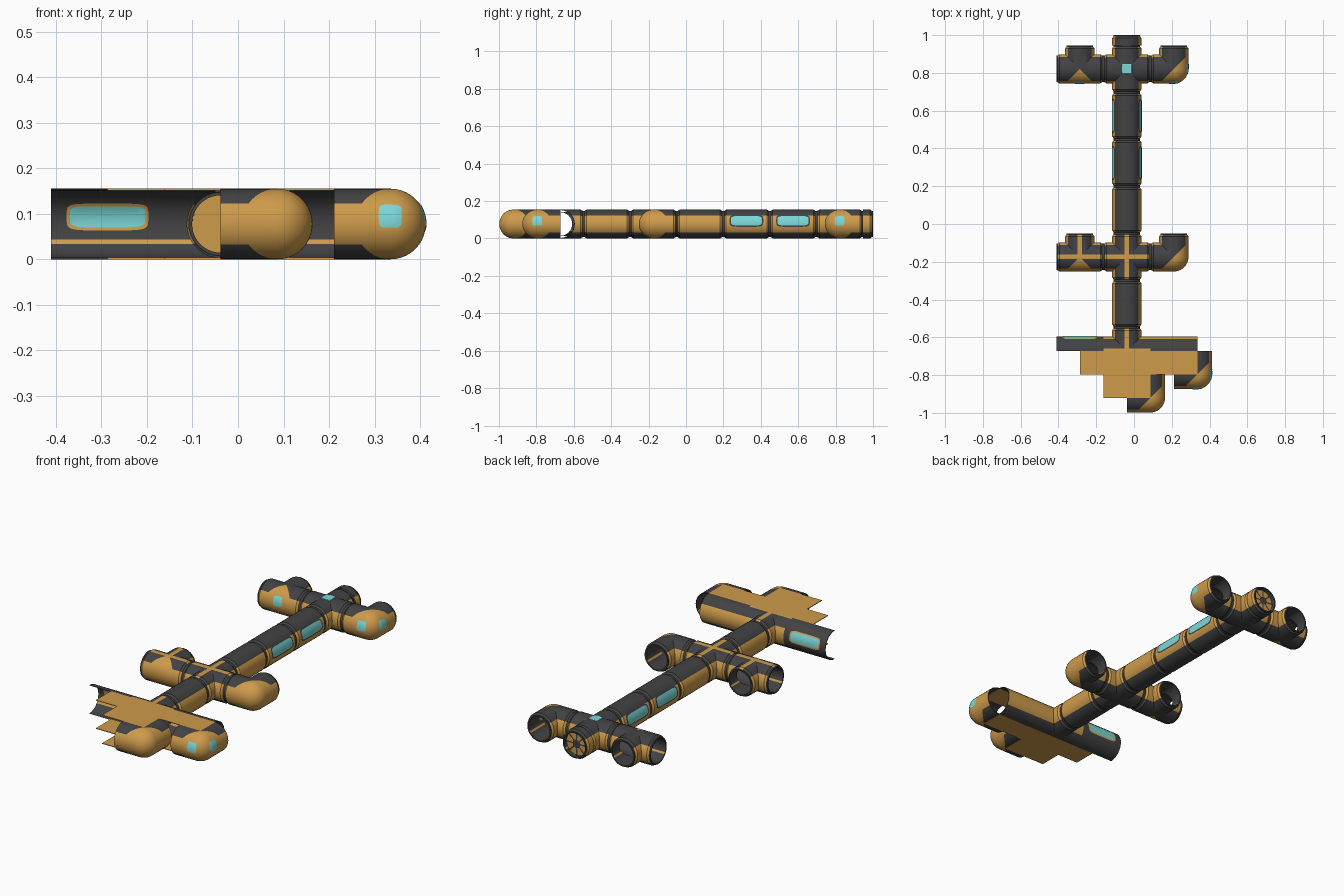
import bpy, bmesh
from math import sin, cos, pi, radians, copysign
from mathutils import Vector

if "Cube" in bpy.data.objects:
    bpy.data.objects.remove(bpy.data.objects["Cube"])

R, RI, Z = 0.0775, 0.063, 0.0775      # outer radius, lining radius, axis height
C, H = 0.2488, 0.1244                 # module length and half length
X0, Y0 = -0.038, 0.821                # first junction
E, N, W, S = (1, 0), (0, 1), (-1, 0), (0, -1)
STEP = 9


def material(name, col):
    m = bpy.data.materials.new(name)
    m.diffuse_color = (*col, 1)
    m.use_nodes = True
    m.node_tree.nodes["Principled BSDF"].inputs["Base Color"].default_value = m.diffuse_color
    return m


DARK = material("dark_panel", (0.055, 0.055, 0.058))
ORANGE = material("orange_panel", (0.62, 0.33, 0.07))
GLASS = material("teal_glass", (0.2, 0.68, 0.68))


def finish(bm, name):
    bmesh.ops.remove_doubles(bm, verts=bm.verts, dist=1e-5)
    me = bpy.data.meshes.new(name)
    bm.to_mesh(me)
    bm.free()
    for m in (DARK, ORANGE, GLASS):
        me.materials.append(m)
    ob = bpy.data.objects.new(name, me)
    bpy.context.collection.objects.link(ob)
    return ob


def quad(bm, vs, mat):
    bm.faces.new(vs).material_index = mat


def arm(bm, c, d, length, dirs, keep, wedge, collar, stripe, sides):
    """One half tube length from the module centre, mitred to its neighbours."""
    left, right = (-d[1], d[0]), (d[1], -d[0])
    d3, l3, up = Vector((*d, 0)), Vector((*left, 0)), Vector((0, 0, 1))
    for side, first in ((left, -90), (right, 90)):
        if side not in keep:
            continue
        joined = side in dirs
        cols = []
        for a in range(first, first + 181, STEP):
            ca, sa = cos(radians(a)), sin(radians(a))
            t = abs(R * ca)
            start = t if joined else 0
            mid = t if joined or wedge else length * 0.3
            ri = RI if collar else 0.074
            inner = abs(ri * ca) if joined else 0
            if collar:
                prof = [(start, R), (mid, R), (length - .016, R), (length - .006, .07),
                        (length, .07), (length, ri), (inner, ri)]
            else:
                prof = [(start, R), (mid, R), (length, R), (length, ri), (inner, ri)]
            cols.append([bm.verts.new(c + d3 * s + (l3 * ca + up * sa) * r) for s, r in prof])
        n = len(cols[0]) - 1
        for j in range(len(cols) - 1):
            h = sin(radians(first + (j + .5) * STEP))
            for k in range(n):
                if k == n - 1:
                    mat = int(-.6 < h < -.4)
                elif k >= (3 if collar else 2):
                    mat = 0
                else:
                    mat = int((sides and abs(h) < .6) or (stripe and h > .99)
                              or (k == 0 and wedge and not joined))
                quad(bm, (cols[j][k], cols[j + 1][k], cols[j + 1][k + 1], cols[j][k + 1]), mat)


def ball(bm, c, r, mat, flip):
    """Quarter sphere closing the outside of an elbow."""
    g = [[bm.verts.new(c + r * Vector((cos(radians(b)) * cos(radians(a)),
                                       cos(radians(b)) * sin(radians(a)), sin(radians(b)))))
          for b in range(-90, 91, STEP)] for a in range(-90, 1, STEP)]
    for i in range(len(g) - 1):
        for j in range(len(g[0]) - 1):
            q = [g[i][j], g[i + 1][j], g[i + 1][j + 1], g[i][j + 1]]
            quad(bm, q[::-1] if flip else q, mat)


def module(name, x, y, dirs, length=H, keep=(E, N, W, S), wedge=False, collars=(E, N, W, S),
           stripe=False, sides=True, elbow=False):
    bm = bmesh.new()
    c = Vector((x, y, Z))
    for d in dirs:
        arm(bm, c, d, length, dirs, keep, wedge, d in collars, stripe, sides)
    if elbow:
        ball(bm, c, R, 1, False)
        ball(bm, c, RI if collars else .074, 0, True)
    return finish(bm, name)


def window(name, x, y, out, hu, hv=0.026, frame=0, ball_side=0, inner=RI):
    """Rounded pane and frame wrapped onto the tube wall, outside and inside."""
    bm = bmesh.new()
    n3, t3, up = Vector((*out, 0)), Vector((-out[1], out[0], 0)), Vector((0, 0, 1))
    c = Vector((x, y, Z))
    layers = ((R + .0008, .007, frame, False), (R + .0016, 0, 2, False),
              (inner - .0008, .007, 1, True), (inner - .0016, 0, 2, True))
    for r, grow, mat, flip in layers:
        rings = []
        for f in (1, .75, .5, .25, .001):
            ring = []
            for i in range(32):
                a = 2 * pi * i / 32
                ca, sa = cos(a), sin(a)
                corner = .028 / hu if hu > .05 else .4
                u = copysign(abs(ca) ** corner, ca) * (hu + grow) * f
                v = copysign(abs(sa) ** .4, sa) * (hv + grow) * f + .018
                p = (n3 * cos(v / R) + up * sin(v / R)) * r + t3 * u
                if u * ball_side > 0:
                    p = p.normalized() * r
                ring.append(bm.verts.new(c + p))
            rings.append(ring)
        for o, q in zip(rings, rings[1:]):
            for i in range(32):
                k = (i + 1) % 32
                f = [o[i], o[k], q[k], q[i]]
                quad(bm, f[::-1] if flip else f, mat)
    return finish(bm, name)


def slab(name, x0, x1, y0, y1, z0, z1, mat):
    bm = bmesh.new()
    bmesh.ops.create_cube(bm, size=1)
    for v in bm.verts:
        v.co = ((x0 + x1) / 2 + v.co.x * (x1 - x0), (y0 + y1) / 2 + v.co.y * (y1 - y0),
                (z0 + z1) / 2 + v.co.z * (z1 - z0))
    for f in bm.faces:
        f.material_index = mat
    return finish(bm, name)


# Two junction rows: cross, tee on the left, elbow on the right
XL, XR = X0 - C, X0 + C
for tag, y, lines in (("rear", Y0, False), ("middle", Y0 - 4 * C, True)):
    module(tag + "_cross", X0, y, (E, N, W, S), stripe=lines)
    module(tag + "_tee", XL, y, (E, N, W), wedge=True, stripe=lines)
    module(tag + "_elbow", XR, y, (W, N), wedge=True, elbow=True)

# Straight corridors along the spine
for i in (1, 2, 3, 5):
    module(f"corridor_{i}", X0, Y0 - i * C, (N, S))
for i in (1, 2):
    for out in (E, W):
        window(f"corridor_window_{i}", X0, Y0 - i * C, out, .083)

# Rear row windows
window("tee_window", XL, Y0, S, .026, frame=1)
window("elbow_window_side", XR, Y0, E, .026, frame=1, ball_side=-1)
window("elbow_window_front", XR, Y0, S, .026, frame=1, ball_side=1)
skylight = slab("skylight", X0 - .027, X0 + .027, Y0 - .027, Y0 + .027, 2 * Z - .006, 2 * Z + .001, 2)
bev = skylight.modifiers.new("round", 'BEVEL')
bev.width, bev.segments = .003, 2

# Rear end cap with a spoked hatch
module("end_cap", X0, Y0 + H, (N,), length=1 - Y0 - H)
bm = bmesh.new()
for r, yy, mat in ((RI, .978, 1), (.022, .984, 0)):
    vs = [bm.verts.new((X0 - r * cos(2 * pi * i / 40), yy, Z - r * sin(-2 * pi * i / 40))) for i in range(40)]
    quad(bm, vs, mat)
for i in range(8):
    a = i * pi / 4
    rad, tan = Vector((cos(a), 0, sin(a))), Vector((-sin(a), 0, cos(a)))
    o = Vector((X0, .982, Z))
    quad(bm, [bm.verts.new(o + rad * r + tan * t)
              for r, t in ((.02, -.003), (RI, -.005), (RI, .005), (.02, .003))], 0)
finish(bm, "hatch")

# Front room: half-tube back wall with tee, two outer corners
YR = Y0 - 6 * C
module("room_entry", X0, YR, (E, N, W), keep=(E, N, W), collars=(N,), stripe=True)
module("room_wall_left", XL, YR, (E, W), keep=(N,), collars=(), sides=False)
module("room_wall_right", XR, YR, (E, W), keep=(N,), collars=())
window("room_window", XL, YR, N, .083, frame=1, inner=.074)
for i in (1, 2):
    cx, cy = X0 + (3 * H if i == 1 else H), YR - i * H
    module(f"room_corner_{i}", cx, cy, (W, N), keep=(E, S), wedge=True, collars=(), elbow=True)
    if i == 1:
        window("corner_window_side", cx, cy, E, .026, frame=1, ball_side=-1, inner=.074)
        window("corner_window_front", cx, cy, S, .026, frame=1, ball_side=1, inner=.074)

# Stepped ceiling and floor plates of the room
for tag, z0, z1 in (("ceiling", 2 * Z - .0035, 2 * Z), ("floor", 0, .0035)):
    slab(tag + "_wide", XL, X0 + 3 * H, YR - H, YR, z0, z1, 1)
    slab(tag + "_narrow", X0 - H, X0 + H, YR - 2 * H, YR - H, z0, z1, 1)

# Smooth shading with sharp seams
for ob in bpy.context.collection.objects:
    ob.select_set(True)
    bpy.context.view_layer.objects.active = ob
bpy.ops.object.shade_smooth_by_angle(angle=radians(30))
